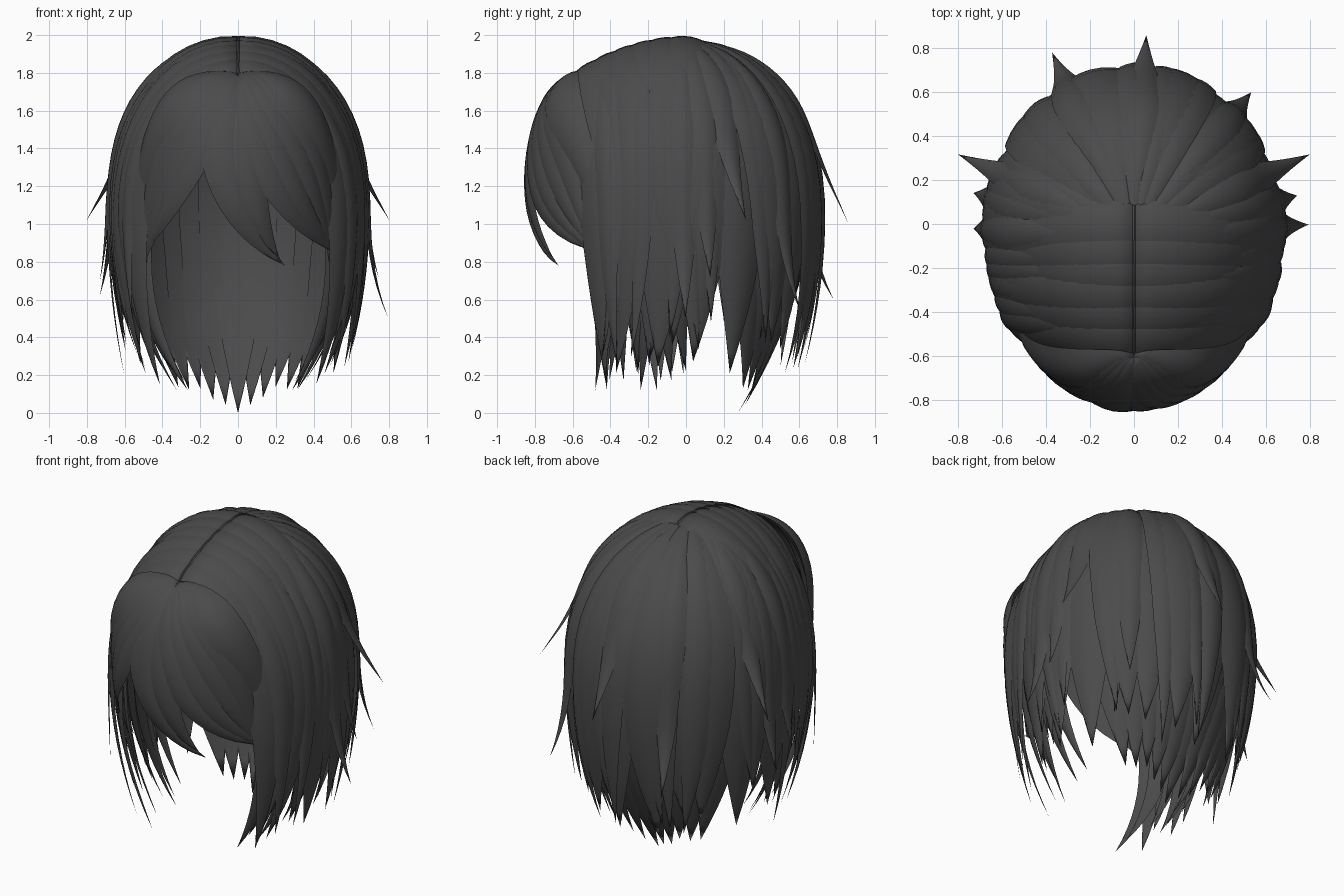
import bpy, bmesh, math, random
from mathutils import Vector

if "Cube" in bpy.data.objects:
    bpy.data.objects.remove(bpy.data.objects["Cube"])
rng = random.Random(4)

# Charcoal hair colour
hair = bpy.data.materials.new("charcoal_hair")
hair.use_nodes = True
colour = (0.07, 0.07, 0.07, 1)
hair.diffuse_color = colour
bsdf = next(n for n in hair.node_tree.nodes if n.type == "BSDF_PRINCIPLED")
bsdf.inputs["Base Color"].default_value = colour
bsdf.inputs["Roughness"].default_value = 0.6

DOME = 1.35   # arc length from crown to the widest level
TOP = 0.97    # dome height above that level
SQUARE = 0.87
STEPS = 20
ACROSS = 6


def dome(s):
    """Radius factor and height after arc length s from the crown."""
    if s < DOME:
        a = s / DOME * math.pi / 2
        return math.sin(a) ** 0.92, 1 + TOP * math.cos(a) ** SQUARE
    z = 1 - (s - DOME)
    return 1 - 0.2 * (1 - z) ** 2, z


def arc_to(z):
    if z < 1:
        return DOME + 1 - z
    return DOME * math.acos(((z - 1) / TOP) ** (1 / SQUARE)) / (math.pi / 2)


def lock(bm, pts, width, root=0.1, grow=0.5, taper=0.5, puff=0.17):
    """Sweep a lens-shaped section along a path, tapering to a point."""
    n = len(pts) - 1
    rings = []
    for i, p in enumerate(pts[:-1]):
        t = i / n
        tangent = (pts[i + 1] - pts[max(i - 1, 0)]).normalized()
        out = p - Vector((0, -0.05, min(p.z, 0.95)))
        out = (out - tangent * out.dot(tangent)).normalized()
        side = tangent.cross(out)
        q = max(0, (t - taper) / (1 - taper))
        w = width * (root + (1 - root) * math.sin(min(1, t / grow) * math.pi / 2))
        w *= 1 - q ** 1.5
        outer, inner = [], []
        for j in range(ACROSS + 1):
            u = 2 * j / ACROSS - 1
            edge = p + side * u * w / 2
            rise = w * (1 - u * u)
            outer.append(bm.verts.new(edge + out * rise * puff))
            if 0 < j < ACROSS:
                inner.append(bm.verts.new(edge + out * rise * puff * 0.3))
        rings.append(outer + inner[::-1])
    m = len(rings[0])
    for a, b in zip(rings, rings[1:]):
        for j in range(m):
            k = (j + 1) % m
            bm.faces.new((a[j], b[j], b[k], a[k]))
        for j in (0, ACROSS):
            bm.edges.get((a[j], b[j])).smooth = False
    tip = bm.verts.new(pts[-1])
    for j in range(m):
        bm.faces.new((rings[-1][j], tip, rings[-1][(j + 1) % m]))
    bm.faces.new(rings[0])


def finish(name, bm):
    bmesh.ops.recalc_face_normals(bm, faces=bm.faces)
    for f in bm.faces:
        f.smooth = True
    me = bpy.data.meshes.new(name)
    bm.to_mesh(me)
    bm.free()
    me.materials.append(hair)
    ob = bpy.data.objects.new(name, me)
    bpy.context.collection.objects.link(ob)


def radial(deg, tip_z, scale=1.0, flare=0.0, drift=0.0, start=0.0, tuck=0.0):
    """Path from the crown down the dome in one compass direction."""
    end, pts = arc_to(tip_z), []
    for i in range(STEPS + 1):
        t = i / STEPS
        r, z = dome(start + (end - start) * t)
        late = max(0, (t - 0.6) / 0.4) ** 2.5
        r = r * scale + flare * late
        a = math.radians(deg + drift * t ** 3)
        y = -0.05 + 0.76 * r * math.sin(a) - tuck * max(0, 1 - z) ** 1.5
        pts.append(Vector((0.67 * r * math.cos(a), y, z - (1 - scale) * 0.6 * max(0, z - 1))))
    return pts


def strip(sign, y0, tip_z, scale=1.0, flare=0.0, drift=0.0, start=0.0):
    """Path from the parting sideways over the head and down."""
    end, pts = arc_to(tip_z), []
    for i in range(STEPS + 1):
        t = i / STEPS
        r, z = dome(start + (end - start) * t)
        late = max(0, (t - 0.6) / 0.4) ** 2
        y = y0 * (1 - 0.1 * t) + drift * t ** 4
        x = 0.67 * math.sqrt(1 - (y / 0.87) ** 2) * r * scale + flare * late
        drop = 0.55 * y0 * y0 * max(0, z - 0.8) / 1.2
        pts.append(Vector((sign * x, y, z - drop)))
    if start == 0:
        pts[0].x -= sign * 0.008
        pts[0].z = pts[1].z + 0.004
    return pts


def bang(ctrl):
    """Bezier in front elevation, laid on the bulging fringe surface."""
    a, b, c, d = [Vector(p) for p in ctrl]
    pts = []
    for i in range(STEPS + 1):
        t = i / STEPS
        s = 1 - t
        x, z = a * s**3 + b * 3 * s * s * t + c * 3 * s * t * t + d * t**3
        if z > 1.2:
            g = 0.5 + 0.5 * math.sqrt(max(0, 1 - ((z - 1.2) / 0.6) ** 2))
        else:
            g = 1 - 1.1 * (1.2 - z) ** 2
        y = -0.28 - 0.55 * g * math.sqrt(max(0.12, 1 - (x / 0.55) ** 2))
        pts.append(Vector((x, y, z)))
    return pts


# Wide locks radiating over the back of the head
bm = bmesh.new()
for i in range(13):
    deg = -4 + 188 * i / 12
    lock(bm, radial(deg, rng.uniform(0.2, 0.38), 0.96 + 0.025 * (i % 2),
                    drift=rng.uniform(-6, 6)), 0.33, taper=0.55, puff=0.13)
finish("back_locks", bm)

# Narrower layer over them
bm = bmesh.new()
for i in range(13):
    deg = 2 + 176 * i / 12 + rng.uniform(-4, 4)
    lock(bm, radial(deg, rng.uniform(0.2, 0.5), 1.01, rng.uniform(-0.06, 0.03),
                    rng.uniform(-9, 9), 0.03), rng.uniform(0.16, 0.25), taper=0.45, puff=0.13)
finish("back_outer_locks", bm)

# Inner nape locks curving forward at the neck
bm = bmesh.new()
for i in range(11):
    deg = 30 + 12 * i
    centre = 1 - abs(i - 5) / 5
    tip = 0.1 * (1 - centre) + (0 if i == 5 else rng.uniform(0.02, 0.08))
    lock(bm, radial(deg, tip, 0.88, drift=(90 - deg) * 0.35, tuck=0.1 * centre + 0.11),
         0.27, taper=0.66, puff=0.12)
finish("nape_locks", bm)

# Side strips combed from the parting, and loose strands over them
for label, sign in (("left", 1), ("right", -1)):
    bm = bmesh.new()
    for i in range(6):
        y0 = -0.51 + 0.1 * i
        lock(bm, strip(sign, y0, 0.18 + 0.03 * i + rng.uniform(-0.04, 0.08),
                       0.965 + 0.015 * (i % 3), -0.07, rng.uniform(-0.1, 0.04)),
             0.23, root=1, taper=0.5, puff=0.12)
    finish(label + "_side_locks", bm)
    bm = bmesh.new()
    for i in range(7):
        y0 = -0.47 + 0.08 * i + rng.uniform(-0.02, 0.02)
        lock(bm, strip(sign, y0, rng.uniform(0.2, 0.6), 1.015, rng.uniform(-0.1, 0.03),
                       rng.uniform(-0.1, 0.08), rng.uniform(0.15, 0.4)),
             rng.uniform(0.1, 0.16), taper=0.4, puff=0.13)
    finish(label + "_loose_strands", bm)
    # Face-framing locks curling in towards the chin
    bm = bmesh.new()
    for i in range(6):
        lock(bm, strip(sign, -0.46 + 0.08 * i, 0.12 + 0.05 * (i % 3), 0.88 - 0.03 * (i % 2),
                       -0.15, rng.uniform(-0.08, 0.06), 0.5), 0.18, taper=0.45)
    finish(label + "_face_locks", bm)

# Flicked-out wisps: direction, tip height, flare
bm = bmesh.new()
for deg, tip, flare in ((22, 1.02, 0.28), (158, 1.02, 0.28), (86, 1.0, 0.19),
                        (117, 0.6, 0.25), (47, 0.55, 0.2), (3, 0.5, 0.23),
                        (178, 0.7, 0.1), (167, 0.62, 0.14), (12, 0.72, 0.14)):
    lock(bm, radial(deg, tip, 1.01, flare, start=0.2), 0.2, taper=0.45)
finish("flicked_wisps", bm)

# Fringe fanning from the front of the parting
bm = bmesh.new()
root = (0, 1.79)
sweeps = [
    ((-0.14, 1.6), (-0.13, 1.05), (0.25, 0.78), 0.24),
    ((0.0, 1.5), (0.05, 1.05), (0.22, 0.82), 0.2),
    ((0.08, 1.65), (0.1, 1.1), (0.54, 0.84), 0.22),
    ((0.14, 1.72), (0.22, 1.15), (0.56, 0.8), 0.22),
    ((0.2, 1.75), (0.36, 1.3), (0.53, 0.75), 0.22),
    ((0.26, 1.78), (0.48, 1.4), (0.5, 0.68), 0.22),
    ((0.32, 1.79), (0.57, 1.5), (0.53, 0.62), 0.24),
    ((-0.12, 1.72), (-0.22, 1.25), (-0.56, 0.78), 0.22),
    ((-0.2, 1.75), (-0.34, 1.3), (-0.53, 0.72), 0.22),
    ((-0.26, 1.78), (-0.48, 1.4), (-0.5, 0.68), 0.22),
    ((-0.32, 1.79), (-0.57, 1.5), (-0.53, 0.62), 0.24),
]
for b, c, d, w in sweeps:
    lock(bm, bang((root, b, c, d)), w, root=0.15, grow=0.4, taper=0.45, puff=0.14)
finish("fringe", bm)
